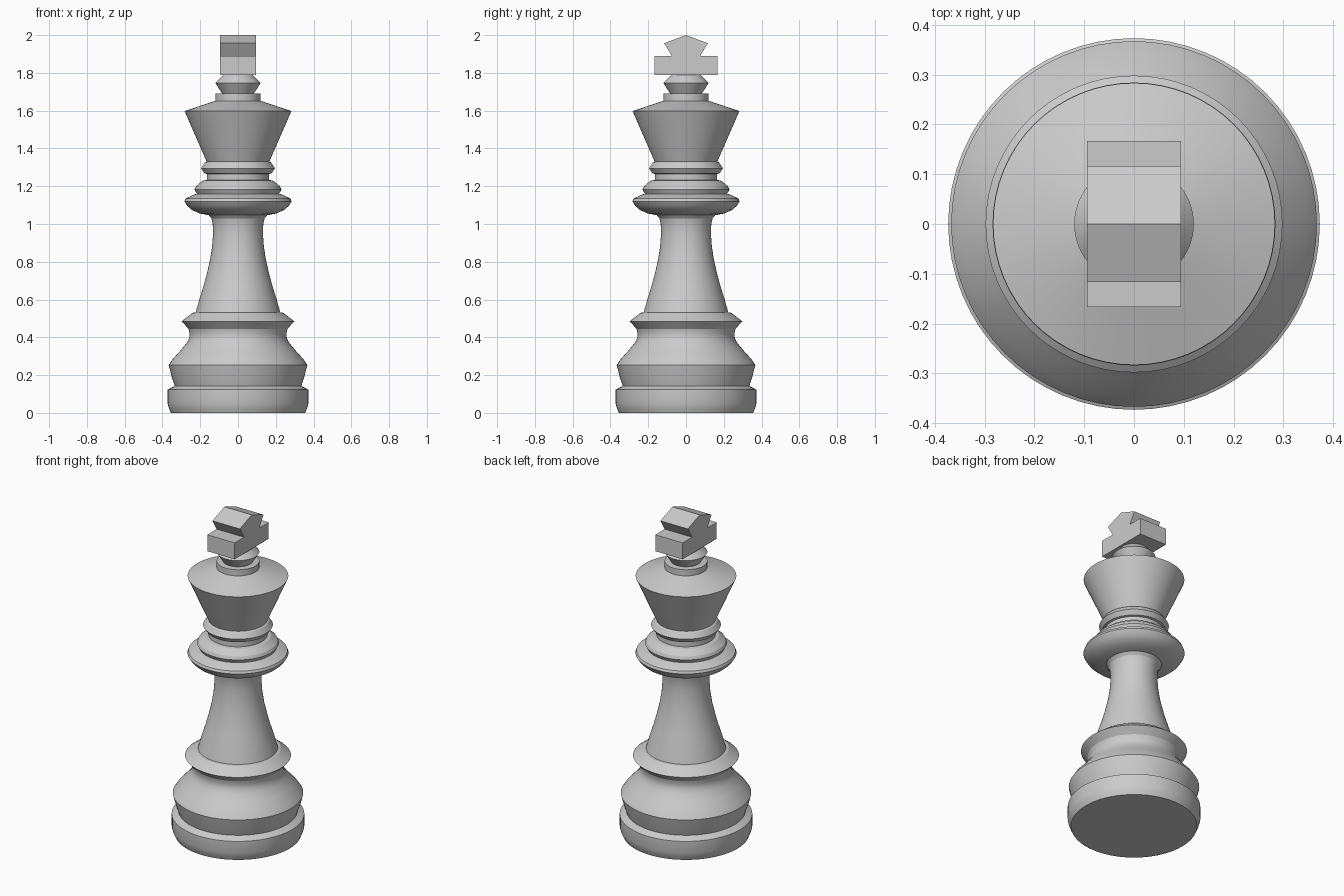
import bpy, bmesh, math

if "Cube" in bpy.data.objects:
    bpy.data.objects.remove(bpy.data.objects["Cube"])

SEGMENTS = 64

grey = bpy.data.materials.new("plain_grey")
grey.diffuse_color = (0.6, 0.6, 0.6, 1)
grey.use_nodes = True
grey.node_tree.nodes["Principled BSDF"].inputs["Base Color"].default_value = grey.diffuse_color


def finish(name, bm, angle):
    bmesh.ops.recalc_face_normals(bm, faces=bm.faces)
    mesh = bpy.data.meshes.new(name)
    bm.to_mesh(mesh)
    bm.free()
    mesh.materials.append(grey)
    obj = bpy.data.objects.new(name, mesh)
    bpy.context.collection.objects.link(obj)
    bpy.ops.object.select_all(action='DESELECT')
    obj.select_set(True)
    bpy.context.view_layer.objects.active = obj
    bpy.ops.object.shade_smooth_by_angle(angle=math.radians(angle))
    return obj


def lathe(name, profile):
    """Turn a (radius, height) profile; a zero radius closes the end."""
    bm = bmesh.new()
    rings = []
    for r, z in profile:
        if r == 0:
            rings.append([bm.verts.new((0, 0, z))] * SEGMENTS)
        else:
            rings.append([bm.verts.new((r * math.cos(2 * math.pi * i / SEGMENTS),
                                        r * math.sin(2 * math.pi * i / SEGMENTS), z))
                          for i in range(SEGMENTS)])
    for a, b in zip(rings, rings[1:]):
        for i in range(SEGMENTS):
            j = (i + 1) % SEGMENTS
            quad = list(dict.fromkeys((a[i], a[j], b[j], b[i])))
            bm.faces.new(quad)
    # outward normals on the open shells
    obj = finish(name, bm, 26)
    me = obj.data
    if sum(p.normal.x * p.center.x + p.normal.y * p.center.y for p in me.polygons) < 0:
        me.flip_normals()
    return obj


# foot disc
lathe("base", [(0, 0), (0.355, 0), (0.366, 0.025), (0.373, 0.05),
               (0.373, 0.123), (0.335, 0.143)])
# bulging lower body and its waist
lathe("lower_body", [(0.335, 0.143), (0.352, 0.195), (0.367, 0.253), (0.348, 0.282),
                     (0.305, 0.33), (0.27, 0.372), (0.258, 0.398), (0.256, 0.42),
                     (0.262, 0.445)])
# sharp ring under the column
lathe("lower_ring", [(0.262, 0.445), (0.298, 0.485), (0.24, 0.53), (0.224, 0.531)])
# flared column
lathe("column", [(0.224, 0.531), (0.205, 0.6), (0.183, 0.67), (0.164, 0.74),
                 (0.148, 0.81), (0.137, 0.88), (0.132, 0.95), (0.134, 1.0),
                 (0.141, 1.03), (0.155, 1.047)])
# wide collar
lathe("collar", [(0.155, 1.047), (0.205, 1.056), (0.245, 1.075), (0.268, 1.095),
                 (0.284, 1.12), (0.278, 1.135), (0.23, 1.157), (0.218, 1.16)])
# stacked rings above the collar
lathe("collar_rings", [(0.218, 1.16), (0.23, 1.182), (0.222, 1.2), (0.185, 1.23),
                       (0.165, 1.233), (0.165, 1.265), (0.178, 1.268), (0.196, 1.295),
                       (0.176, 1.325), (0.166, 1.33)])
# flared head
lathe("head", [(0.166, 1.33), (0.283, 1.598), (0.12, 1.652)])
# neck and finial below the cross
lathe("finial", [(0.12, 1.652), (0.12, 1.69), (0.085, 1.692), (0.12, 1.747),
                 (0.08, 1.788), (0, 1.788)])

# cross: mirrored side outline pushed through in x
half = [(0.167, 1.788), (0.167, 1.89), (0.075, 1.89), (0.116, 1.957)]
outline = half + [(0, 2.0)] + [(-y, z) for y, z in reversed(half)]
bm = bmesh.new()
face = bm.faces.new([bm.verts.new((-0.094, y, z)) for y, z in outline])
ext = bmesh.ops.extrude_face_region(bm, geom=[face])
bmesh.ops.translate(bm, vec=(0.188, 0, 0),
                    verts=[v for v in ext["geom"] if isinstance(v, bmesh.types.BMVert)])
finish("cross", bm, 10)
